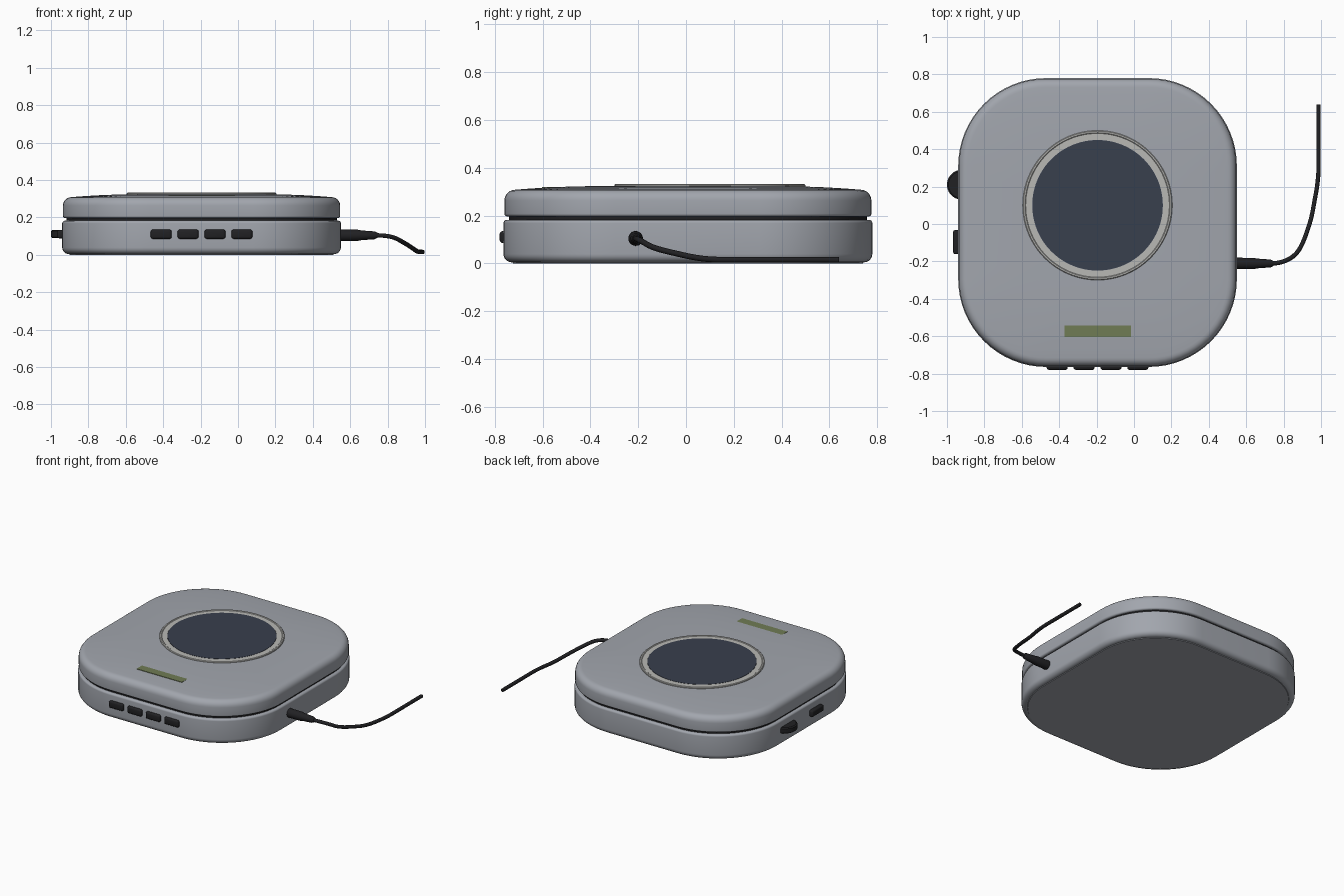
import bpy, bmesh, math
from mathutils import Vector

if "Cube" in bpy.data.objects:
    bpy.data.objects.remove(bpy.data.objects["Cube"])

CX, CY = -0.195, 0.008          # body centre
HX, HY, R = 0.745, 0.772, 0.47  # half sizes and corner radius


def material(name, color):
    m = bpy.data.materials.new(name)
    m.diffuse_color = (*color, 1)
    m.use_nodes = True
    m.node_tree.nodes["Principled BSDF"].inputs["Base Color"].default_value = m.diffuse_color
    return m


GREY = material("shell_grey", (0.36, 0.38, 0.42))
BLACK = material("black_plastic", (0.015, 0.015, 0.017))
RIM = material("rim_silver", (0.48, 0.48, 0.46))
GLASS = material("dark_glass", (0.04, 0.05, 0.075))
OLIVE = material("olive_display", (0.16, 0.2, 0.09))


def finish(name, bm, mat):
    bmesh.ops.recalc_face_normals(bm, faces=bm.faces)
    me = bpy.data.meshes.new(name)
    bm.to_mesh(me)
    bm.free()
    me.materials.append(mat)
    ob = bpy.data.objects.new(name, me)
    bpy.context.collection.objects.link(ob)
    bpy.context.view_layer.objects.active = ob
    bpy.ops.object.select_all(action='DESELECT')
    ob.select_set(True)
    bpy.ops.object.shade_smooth_by_angle(angle=math.radians(35))
    return ob


def outline(inset, z, scale=1.0, seg=16):
    pts = []
    r = R - inset
    for i, (sx, sy) in enumerate([(1, 1), (-1, 1), (-1, -1), (1, -1)]):
        for k in range(seg + 1):
            a = math.pi / 2 * (i + k / seg)
            x = sx * (HX - R) + r * math.cos(a)
            y = sy * (HY - R) + r * math.sin(a)
            pts.append((CX + x * scale, CY + y * scale, z))
    return pts


def loft(name, rings, mat, close=False):
    bm = bmesh.new()
    loops = [[bm.verts.new(p) for p in ring] for ring in rings]
    n = len(loops[0])
    pairs = list(zip(loops, loops[1:]))
    if close:
        pairs.append((loops[-1], loops[0]))
    for a, b in pairs:
        for i in range(n):
            j = (i + 1) % n
            bm.faces.new((a[i], a[j], b[j], b[i]))
    if not close:
        bm.faces.new(loops[0])
        bm.faces.new(loops[-1])
    return finish(name, bm, mat)


def arc(r, z, up, inset=0.0, n=6):
    """Rounded edge as (inset, z) pairs ending (up) or starting (down) at z."""
    pts = []
    for k in range(n + 1):
        a = math.pi / 2 * k / n
        pts.append((inset + r * (1 - math.cos(a)), z - r * (1 - math.sin(a)) if up
                    else z + r * (1 - math.sin(a))))
    return pts if up else pts[::-1]


def circle(x, y, r, z, n=96):
    return [(x + r * math.cos(2 * math.pi * k / n), y + r * math.sin(2 * math.pi * k / n), z)
            for k in range(n)]


def box(name, centre, size, bevel, mat):
    bm = bmesh.new()
    bmesh.ops.create_cube(bm, size=1)
    for v in bm.verts:
        v.co = Vector(centre) + Vector([c * s for c, s in zip(v.co, size)])
    if bevel:
        bmesh.ops.bevel(bm, geom=bm.edges[:], offset=bevel, segments=3, profile=0.5,
                        affect='EDGES')
    return finish(name, bm, mat)


# Lower and upper shells with the recessed seam between them
loft("lower_shell", [outline(*p) for p in
                     arc(0.035, 0.004, False) + arc(0.014, 0.182, True)], GREY)
loft("seam_core", [outline(0.022, 0.16), outline(0.022, 0.22)], BLACK)
upper = [outline(*p) for p in arc(0.012, 0.196, False, 0.004) + arc(0.045, 0.308, True, 0.004)]
upper += [outline(0.049, z, s) for s, z in
          [(0.95, 0.311), (0.88, 0.3145), (0.78, 0.3185), (0.65, 0.322), (0.45, 0.324)]]
loft("upper_shell", upper, GREY)
loft("base_plate", [outline(0.04, 0.0), outline(0.037, 0.006)], GREY)

# Round dial on the top: rim and dark glass
RX, RY = CX, 0.1
loft("dial_rim", [circle(RX, RY, r, z) for r, z in
                  [(0.40, 0.312), (0.40, 0.328), (0.396, 0.332), (0.388, 0.332),
                   (0.384, 0.329), (0.35, 0.329), (0.35, 0.312)]], RIM, close=True)
loft("dial_glass", [circle(RX, RY, 0.349, 0.315), circle(RX, RY, 0.349, 0.330)], GLASS)

# Small display strip
box("display_strip", (-0.193, -0.559, 0.312), (0.355, 0.088, 0.014), 0, OLIVE)

# Front buttons
for i in range(4):
    box(f"front_button_{i + 1}", (-0.411 + 0.144 * i, -0.762, 0.11),
        (0.112, 0.036, 0.05), 0.012, BLACK)

# Left side: thumb wheel and switch
loft("thumb_wheel", [circle(-0.92, 0.21, r, z, 48) for r, z in
                     [(0.072, 0.09), (0.08, 0.096), (0.08, 0.126), (0.072, 0.132)]], BLACK)
box("side_switch", (-0.945, -0.097, 0.11), (0.044, 0.128, 0.044), 0.01, BLACK)

# Cable plug with strain relief
PY, PZ = -0.211, 0.104
plug = [[(x, PY + r * math.cos(k * math.pi / 16), PZ + r * math.sin(k * math.pi / 16))
         for k in range(32)]
        for x, r in [(0.53, 0.031), (0.64, 0.03), (0.66, 0.026), (0.73, 0.021), (0.745, 0.014)]]
loft("cable_plug", plug, BLACK)

# Cable
cu = bpy.data.curves.new("cable", 'CURVE')
cu.dimensions = '3D'
cu.bevel_depth = 0.012
cu.bevel_resolution = 3
cu.resolution_u = 10
cu.use_fill_caps = True
sp = cu.splines.new('BEZIER')
path = [((0.73, PY, PZ), (0.05, 0, 0)),
        ((0.86, -0.165, 0.08), (0.035, 0.032, -0.02)),
        ((0.935, -0.01, 0.034), (0.02, 0.06, -0.014)),
        ((0.97, 0.15, 0.015), (0.01, 0.05, 0)),
        ((0.987, 0.31, 0.015), (0.0, 0.05, 0)),
        ((0.987, 0.64, 0.015), (0, 0.05, 0))]
sp.bezier_points.add(len(path) - 1)
for bp, (p, t) in zip(sp.bezier_points, path):
    bp.handle_left_type = bp.handle_right_type = 'FREE'
    bp.co = p
    bp.handle_left = Vector(p) - Vector(t)
    bp.handle_right = Vector(p) + Vector(t)
cu.materials.append(BLACK)
bpy.context.collection.objects.link(bpy.data.objects.new("cable", cu))
